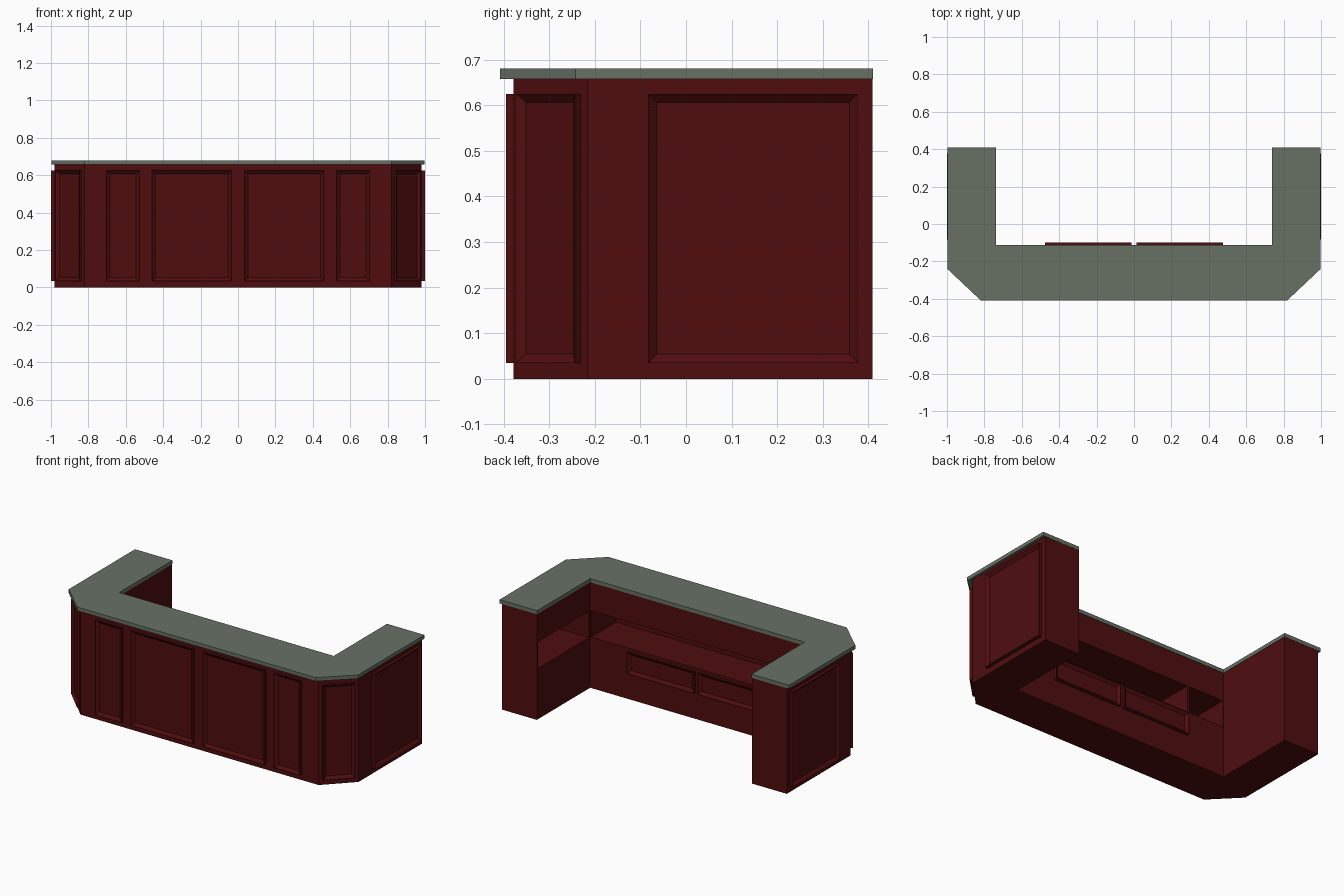
import bpy, bmesh, math
from mathutils import Vector

if "Cube" in bpy.data.objects:
    bpy.data.objects.remove(bpy.data.objects["Cube"])


def material(name, colour):
    m = bpy.data.materials.new(name)
    m.diffuse_color = (*colour, 1)
    m.use_nodes = True
    m.node_tree.nodes["Principled BSDF"].inputs["Base Color"].default_value = m.diffuse_color
    return m


RED = material("dark red wood", (0.08, 0.004, 0.0045))
GREEN = material("grey green stone", (0.135, 0.165, 0.13))


def finish(bm, name, mat):
    bmesh.ops.recalc_face_normals(bm, faces=bm.faces)
    me = bpy.data.meshes.new(name)
    bm.to_mesh(me)
    bm.free()
    me.materials.append(mat)
    ob = bpy.data.objects.new(name, me)
    bpy.context.collection.objects.link(ob)
    return ob


def prism(name, half, z0, z1, mat):
    """Extrude an outline given by its right half, mirrored in x."""
    pts = half + [(-x, y) for x, y in reversed(half)]
    bm = bmesh.new()
    face = bm.faces.new([bm.verts.new((x, y, z0)) for x, y in pts])
    ret = bmesh.ops.extrude_face_region(bm, geom=[face])
    verts = [v for v in ret["geom"] if isinstance(v, bmesh.types.BMVert)]
    bmesh.ops.translate(bm, verts=verts, vec=(0, 0, z1 - z0))
    return finish(bm, name, mat)


def box(name, x0, x1, y0, y1, z0, z1):
    bm = bmesh.new()
    bmesh.ops.create_cube(bm, size=1)
    for v in bm.verts:
        v.co = ((x0 + x1) / 2 + v.co.x * (x1 - x0),
                (y0 + y1) / 2 + v.co.y * (y1 - y0),
                (z0 + z1) / 2 + v.co.z * (z1 - z0))
    return finish(bm, name, RED)


def panel(name, centre, angle, width, z0, z1, out=0.017, bevel=0.019):
    """Plate with a sharp raised rim sloping in to a sunken field.
    angle is the heading of the outward normal in the xy plane."""
    n = Vector((math.cos(angle), math.sin(angle), 0))
    side = Vector((-n.y, n.x, 0))
    bm = bmesh.new()

    def ring(inset, depth):
        w = width / 2 - inset
        base = Vector((centre[0], centre[1], 0)) + n * depth
        return [bm.verts.new(base + side * s * w + Vector((0, 0, z)))
                for s, z in ((-1, z0 + inset), (1, z0 + inset),
                             (1, z1 - inset), (-1, z1 - inset))]

    rings = [ring(0, -0.003), ring(0, out), ring(bevel, 0.003)]
    for a, b in zip(rings, rings[1:]):
        for i in range(4):
            j = (i + 1) % 4
            bm.faces.new((a[i], a[j], b[j], b[i]))
    bm.faces.new(rings[0][::-1])
    bm.faces.new(rings[-1])
    return finish(bm, name, RED)


# U-shaped cabinet and worktop
cabinet = prism("cabinet", [(0.82, -0.378), (0.98, -0.215), (0.98, 0.409),
                            (0.74, 0.409), (0.74, -0.115)], 0, 0.657, RED)
prism("worktop", [(0.82, -0.408), (0.996, -0.242), (0.996, 0.41),
                  (0.738, 0.41), (0.738, -0.113)], 0.657, 0.68, GREEN)

# Open shelves cut into the staff side and the right wing
cutters = [box("cut_left", -0.735, -0.495, -0.36, -0.05, 0.316, 0.48),
           box("cut_main", -0.48, 0.735, -0.36, -0.05, 0.316, 0.48),
           box("cut_wing", 0.65, 0.96, -0.105, 0.398, 0.316, 0.48)]
for c in cutters:
    c.hide_render = True
    mod = cabinet.modifiers.new("shelf opening", "BOOLEAN")
    mod.operation = "DIFFERENCE"
    mod.solver = "EXACT"
    mod.object = c
graph = bpy.context.evaluated_depsgraph_get()
cut_mesh = bpy.data.meshes.new_from_object(cabinet.evaluated_get(graph))
cabinet.modifiers.clear()
cabinet.data = cut_mesh
for c in cutters:
    bpy.data.objects.remove(c)

# Mirrored panels around the outside, drawers on the staff side
Z0, Z1 = 0.035, 0.625
for s, tag in ((-1, "left"), (1, "right")):
    front = -math.pi / 2
    panel(f"front_wide_panel_{tag}", (s * 0.247, -0.378), front, 0.425, Z0, Z1)
    panel(f"front_narrow_panel_{tag}", (s * 0.615, -0.378), front, 0.178, Z0, Z1)
    panel(f"corner_panel_{tag}", (s * 0.90, -0.2965), front + s * math.pi / 4,
          0.184, Z0, Z1)
    panel(f"side_panel_{tag}", (s * 0.98, 0.147), 0 if s > 0 else math.pi,
          0.46, Z0, Z1, out=0.02)
    panel(f"drawer_{tag}", (s * 0.245, -0.115), math.pi / 2, 0.462,
          0.165, 0.30)
